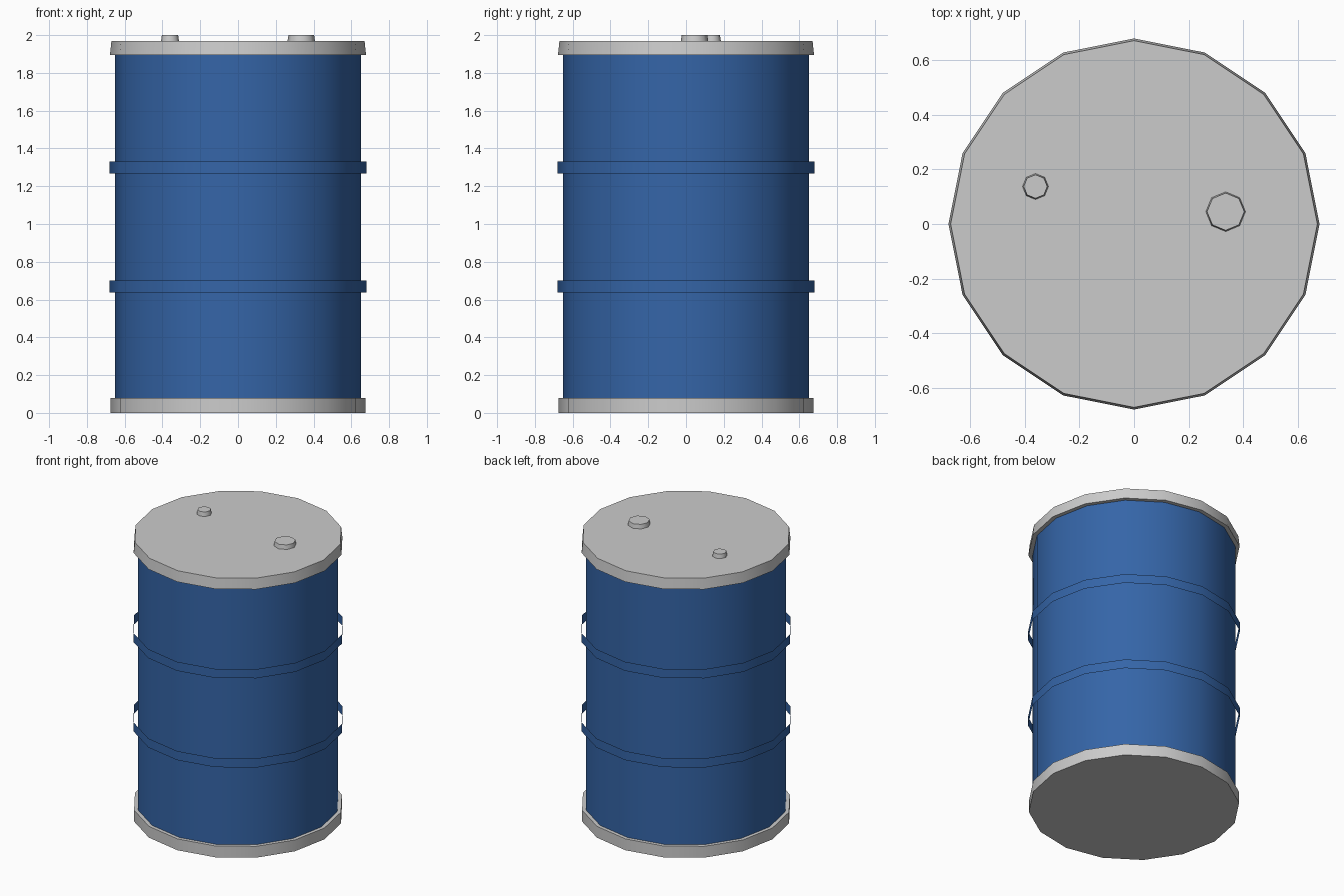
import bpy
from math import radians

if "Cube" in bpy.data.objects:
    bpy.data.objects.remove(bpy.data.objects["Cube"])

blue = bpy.data.materials.new("blue_paint")
blue.diffuse_color = (0.035, 0.13, 0.39, 1)
blue.use_nodes = True
blue.node_tree.nodes["Principled BSDF"].inputs["Base Color"].default_value = blue.diffuse_color


def drum_part(name, r_low, r_high, z_low, z_high, sides=16, xy=(0, 0), cap='NGON', mat=None):
    """Straight or tapered cylinder with a vertex on the +x axis."""
    bpy.ops.mesh.primitive_cone_add(
        vertices=sides, radius1=r_low, radius2=r_high, depth=z_high - z_low,
        end_fill_type=cap, location=(xy[0], xy[1], (z_low + z_high) / 2))
    ob = bpy.context.object
    ob.name = name
    if mat:
        ob.data.materials.append(mat)
    bpy.ops.object.shade_smooth_by_angle(angle=radians(50))
    return ob


# Painted barrel wall
drum_part("barrel_body", 0.65, 0.65, 0.04, 1.93, mat=blue)

# Open hoops standing just off the wall
for name, z in (("lower_hoop", 0.67), ("upper_hoop", 1.3)):
    drum_part(name, 0.68, 0.68, z - 0.032, z + 0.032, cap='NOTHING', mat=blue)

# Metal base and slightly tapered lid
drum_part("base_rim", 0.675, 0.675, 0.0, 0.08)
drum_part("lid", 0.678, 0.67, 1.895, 1.97)

# Filler and vent caps on the lid
drum_part("filler_cap", 0.074, 0.068, 1.96, 2.0, sides=8, xy=(0.335, 0.045))
drum_part("vent_cap", 0.049, 0.043, 1.96, 2.0, sides=8, xy=(-0.36, 0.137))
